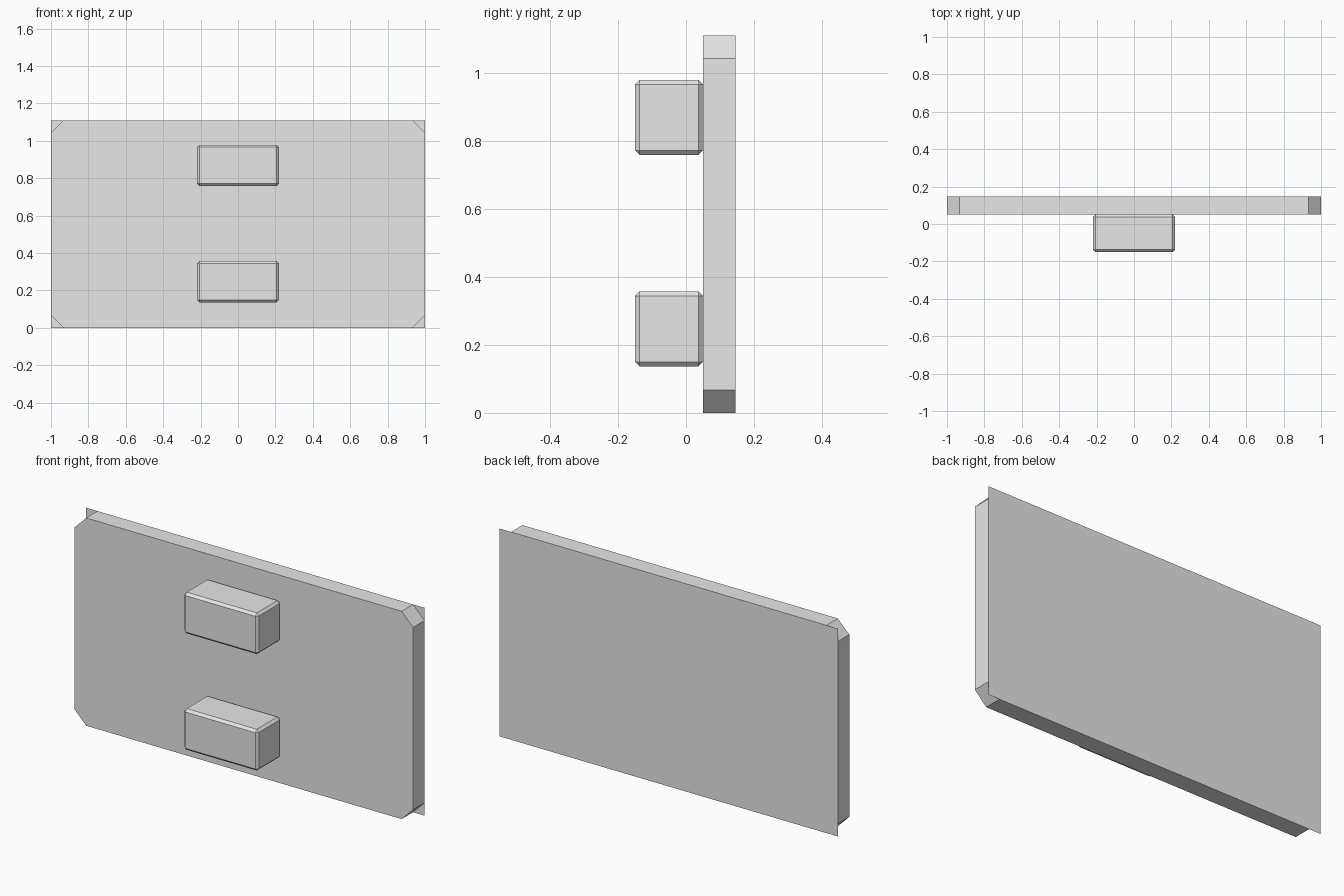
import bpy, bmesh

if "Cube" in bpy.data.objects:
    bpy.data.objects.remove(bpy.data.objects["Cube"])

grey = bpy.data.materials.new("plain_grey")
grey.diffuse_color = (0.8, 0.8, 0.8, 1)
grey.use_nodes = True
grey.node_tree.nodes["Principled BSDF"].inputs["Base Color"].default_value = grey.diffuse_color


def finish(bm, name):
    mesh = bpy.data.meshes.new(name)
    bm.to_mesh(mesh)
    bm.free()
    mesh.materials.append(grey)
    obj = bpy.data.objects.new(name, mesh)
    bpy.context.collection.objects.link(obj)
    return obj


# Panel: chamfered front and rim, closed behind by a full rectangular sheet
W, H, CUT = 1.0, 1.11, 0.068
FRONT, BACK = 0.05, 0.146
outline = [(-W + CUT, 0), (W - CUT, 0), (W, CUT), (W, H - CUT),
           (W - CUT, H), (-W + CUT, H), (-W, H - CUT), (-W, CUT)]
bm = bmesh.new()
front = [bm.verts.new((x, FRONT, z)) for x, z in outline]
rear = [bm.verts.new((x, BACK, z)) for x, z in outline]
bm.faces.new(front)
for i in range(8):
    j = (i + 1) % 8
    bm.faces.new((front[j], front[i], rear[i], rear[j]))
finish(bm, "panel")

# Square-cornered back sheet
bm = bmesh.new()
bm.faces.new([bm.verts.new((x, BACK, z)) for x, z in ((W, 0), (-W, 0), (-W, H), (W, H))])
finish(bm, "back_sheet")

# Two bevelled handle blocks on the front
for name, z in (("lower_block", 0.247), ("upper_block", 0.869)):
    bm = bmesh.new()
    bmesh.ops.create_cube(bm, size=1)
    bmesh.ops.scale(bm, vec=(0.44, 0.2, 0.22), verts=bm.verts)
    bmesh.ops.translate(bm, vec=(0, -0.05, z), verts=bm.verts)
    block = finish(bm, name)
    bevel = block.modifiers.new("edge_bevel", 'BEVEL')
    bevel.width = 0.013
    bevel.segments = 1
